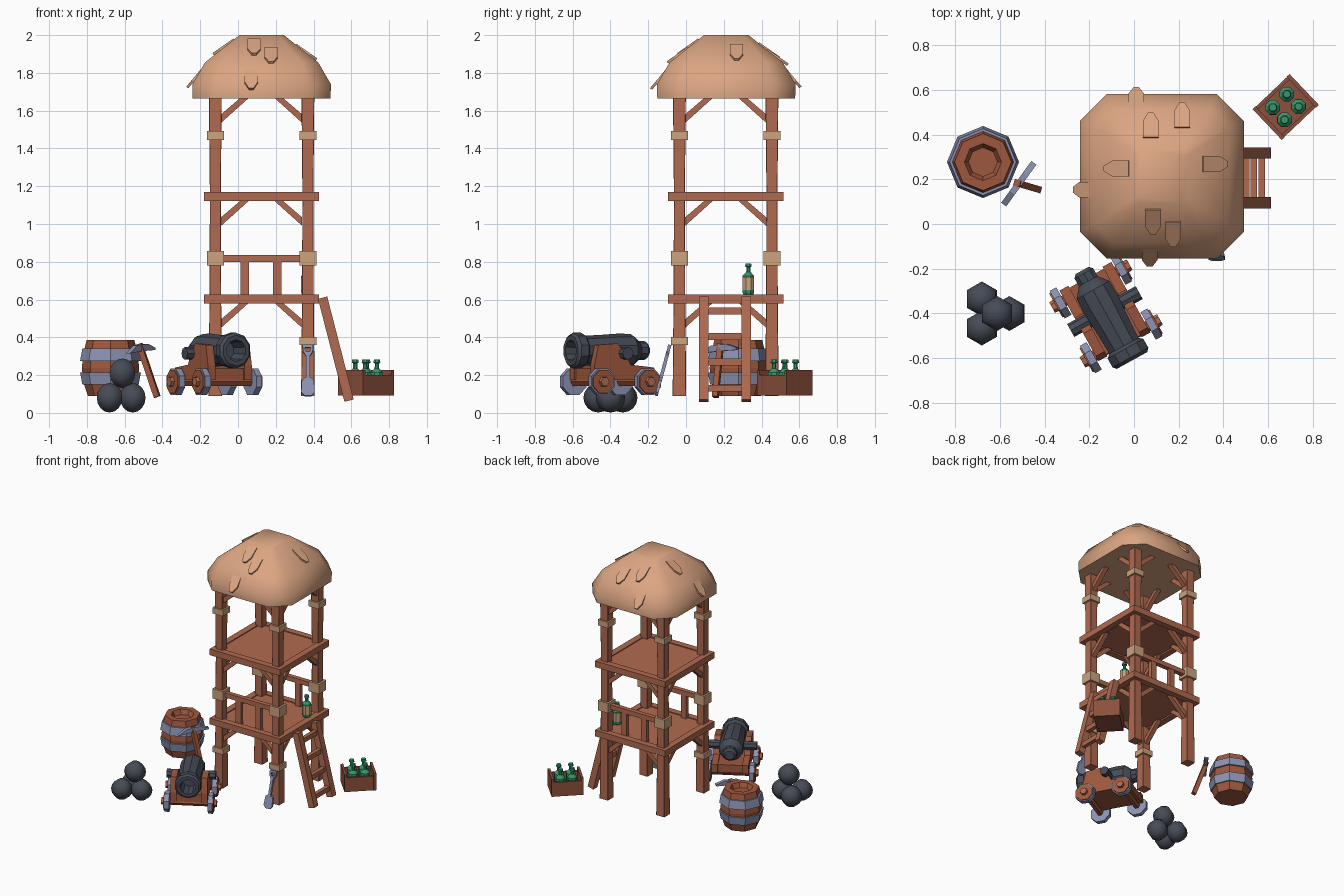
import bpy, bmesh, math
from mathutils import Matrix, Vector

if "Cube" in bpy.data.objects:
    bpy.data.objects.remove(bpy.data.objects["Cube"])

T, R = Matrix.Translation, Matrix.Rotation


def material(name, rgb):
    m = bpy.data.materials.new(name)
    lin = [((c / 255 + 0.055) / 1.055) ** 2.4 for c in rgb]
    m.diffuse_color = (*lin, 1)
    m.use_nodes = True
    m.node_tree.nodes["Principled BSDF"].inputs["Base Color"].default_value = m.diffuse_color
    return m


WOOD = material("wood", (176, 106, 80))
DARK = material("dark_wood", (158, 88, 62))
CRATE = material("crate_wood", (140, 80, 60))
THATCH = material("thatch", (219, 165, 130))
ROPE = material("rope", (205, 163, 126))
STEEL = material("steel", (140, 147, 178))
IRON = material("iron", (70, 75, 86))
GLASS = material("green_glass", (56, 150, 108))


def finish(name, bm, mats, smooth=None):
    bmesh.ops.remove_doubles(bm, verts=bm.verts, dist=1e-5)
    bmesh.ops.recalc_face_normals(bm, faces=bm.faces)
    me = bpy.data.meshes.new(name)
    bm.to_mesh(me)
    bm.free()
    ob = bpy.data.objects.new(name, me)
    bpy.context.collection.objects.link(ob)
    for m in (mats if isinstance(mats, list) else [mats]):
        me.materials.append(m)
    if smooth:
        bpy.ops.object.select_all(action='DESELECT')
        ob.select_set(True)
        bpy.context.view_layer.objects.active = ob
        bpy.ops.object.shade_smooth_by_angle(angle=math.radians(smooth))
    return ob


def loft(name, rings, mats, mtx=Matrix(), smooth=None, index=lambda k: 0):
    """Skin a stack of equal rings and cap both ends; index gives the material per band."""
    bm = bmesh.new()
    rows = [[bm.verts.new(mtx @ Vector(p)) for p in r] for r in rings]
    n = len(rows[0])
    for k in range(len(rows) - 1):
        for i in range(n):
            j = (i + 1) % n
            f = bm.faces.new((rows[k][i], rows[k][j], rows[k + 1][j], rows[k + 1][i]))
            f.material_index = index(k)
    bm.faces.new(rows[0])
    bm.faces.new(rows[-1])
    return finish(name, bm, mats, smooth)


def lathe(name, prof, n, mats, mtx=Matrix(), smooth=None, index=lambda k: 0, a0=0.0):
    ring = lambda r, z: [(r * math.cos(a0 + 2 * math.pi * i / n),
                          r * math.sin(a0 + 2 * math.pi * i / n), z) for i in range(n)]
    return loft(name, [ring(r, z) for r, z in prof], mats, mtx, smooth, index)


def prism(name, pts, thick, mat, mtx=Matrix()):
    """Outline in local XZ, extruded along Y."""
    return loft(name, [[(x, y, z) for x, z in pts] for y in (-thick / 2, thick / 2)], mat, mtx)


def box(name, size, loc, mat, mtx=Matrix()):
    x, z = size[0] / 2, size[2] / 2
    return prism(name, [(-x, -z), (x, -z), (x, z), (-x, z)], size[1], mat, mtx @ T(loc))


def beam(name, a, b, w, h, mat):
    a, b = Vector(a), Vector(b)
    d = b - a
    return box(name, (w, h, d.length), (0, 0, 0), mat,
               T((a + b) / 2) @ d.to_track_quat('Z', 'Y').to_matrix().to_4x4())


# ---- tower ----
C = T((0.125, 0.21, 0))
P = 0.245


def square(h, z, c=0.0):
    pts = [(h, -h + c), (h, h - c), (h - c, h), (-h + c, h), (-h, h - c), (-h, -h + c), (-h + c, -h), (h - c, -h)]
    return [(x, y, z) for x, y in pts]


for sx in (-1, 1):
    for sy in (-1, 1):
        M = C @ T((sx * P, sy * P, 0))
        loft("post", [square(h, z, 0.002) for h, z in ((.036, .09), (.031, .6), (.029, 1.15), (.034, 1.68))], WOOD, M)
        bands = [(.78, .857), (1.446, 1.492)] + ([(.36, .403)] if sy < 0 else [])
        for z0, z1 in bands:
            box("rope_band", (.09, .09, z1 - z0), (0, 0, (z0 + z1) / 2), ROPE, M)

for k in range(4):
    M = C @ R(k * math.pi / 2, 4, 'Z')
    for z in (.603, 1.145):
        box("platform_beam", (.61, .05, .048), (0, -.28, z), WOOD, M)
    for z in (.585, 1.125, 1.67):
        for s in (-1, 1):
            prism("brace", [(s * x, z + h) for x, h in ((.215, -.135), (.215, -.09), (.11, 0), (.065, 0))],
                  .035, WOOD, M @ T((0, -P, 0)))
for z in (.605, 1.147):
    box("platform_floor", (.54, .54, .03), (0, 0, z), WOOD, C)

# railings on front and back
for s in (-1, 1):
    box("rail", (.45, .035, .036), (0, s * P, .818), WOOD, C)
    for x in (-.088, .084):
        box("rail_upright", (.045, .03, .19), (x, s * P, .715), WOOD, C)

# thatched roof with loose tufts
loft("roof", [square(.365, 1.665, .12), square(.367, 1.74, .12), square(.3, 1.855, .085), square(.118, 2.0, .025)],
     THATCH, T((.125, .213, 0)), smooth=50)
for k, d, off in ((2, .22, .05), (2, .265, -.09), (2, .345, .115), (3, .195, -.035), (1, .23, .055),
                  (3, .345, .06), (0, .195, -.04), (0, .25, .05), (0, .35, -.055)):
    steep = d > .3
    z = 1.855 - (d - .3) * 1.72 if steep else 2.0 - (d - .118) * .797
    tilt = math.radians(50 if steep else 35)
    M = T((.125, .213, 0)) @ R(k * math.pi / 2, 4, 'Z') @ T((off, -d, z + .003)) @ R(tilt + math.pi / 2, 4, 'X')
    prism("thatch_tuft", [(-.035, -.06), (.035, -.06), (.035, .03), (.012, .075), (-.012, .075), (-.035, .03)],
          .014, THATCH, M)

# ladder
for y in (.095, .318):
    beam("ladder_rail", (.448, y, .61), (.588, y, .065), .05, .05, WOOD) 
for z in (.54, .405, .27, .13):
    x = .448 + (.61 - z) * .257
    box("ladder_rung", (.03, .2, .036), (x, .207, z), WOOD)

# ---- bottles ----
def bottle(loc, s=1.0, mats=None):
    prof = [(.027, 0), (.033, .012), (.0335, .025), (.0335, .09), (.033, .1), (.012, .122),
            (.011, .146), (.019, .15), (.016, .166)]
    lathe("bottle", [(r * s, z * s) for r, z in prof], 8, mats or GLASS, T(loc), a0=math.pi / 8,
          index=lambda k: int(k == 2 and mats is not None))


bottle((.365, .33, .625), 1.0, [GLASS, ROPE])

# crate with four bottles
K = T((.678, .523, 0)) @ R(math.radians(43.5), 4, 'Z')
box("crate_floor", (.21, .18, .015), (0, 0, .1), CRATE, K)
for s in (-1, 1):
    box("crate_end", (.018, .19, .135), (s * .105, 0, .1585), CRATE, K)
    box("crate_side", (.194, .016, .11), (0, s * .085, .146), CRATE, K)
    for t in (-1, 1):
        bottle(K @ Vector((s * .043, t * .038, .107)), 1.06)

# ---- barrel ----
B = T((-.675, .277, 0))
lathe("barrel", [(.12, .09), (.143, .16), (.152, .237), (.143, .315), (.127, .385), (.083, .385), (.065, .35)],
      8, DARK, B)
for z in (.182, .308):
    q = .006 if z < .25 else -.006
    lathe("barrel_hoop", [(.155 - q, z - .032), (.155 + q, z + .032)], 8, STEEL, B)

# ---- pickaxe leaning on barrel ----
beam("pickaxe_handle", (-.523, .183, .365), (-.428, .155, .085), .03, .03, DARK)
prism("pickaxe_head", [(-.115, -.03), (-.05, .012), (.05, .02), (.115, .0), (.112, -.012), (.04, -.016), (-.04, -.022)],
      .028, STEEL, T((-.515, .18, .345)) @ R(math.atan2(.18, .13), 4, 'Z'))

# ---- shovel leaning on front post ----
S = T((.37, -.158, .09)) @ R(math.radians(-15), 4, 'X')
prism("shovel_blade", [(-.018, 0), (.018, 0), (.036, .02), (.032, .085), (.014, .1), (-.014, .1), (-.032, .085), (-.036, .02)],
      .016, STEEL, S)
box("shovel_shaft", (.02, .018, .16), (0, 0, .16), STEEL, S)
box("shovel_grip", (.055, .018, .016), (0, 0, .272), STEEL, S)
for s in (-1, 1):
    prism("shovel_grip_arm", [(s * .004, .225), (s * .012, .22), (s * .027, .245), (s * .027, .268), (s * .014, .268), (s * .014, .25)],
          .016, STEEL, S)

# ---- cannon: local x points out of the muzzle ----
G = T((-.125, -.40, 0)) @ R(math.atan2(-.875, .484), 4, 'Z')
lathe("cannon_barrel", [(.035, -.22), (.05, -.205), (.05, -.165), (.062, -.15), (.088, -.12), (.09, -.05), (.083, .06),
                        (.078, .165), (.096, .18), (.096, .225), (.082, .24), (.058, .24), (.052, .12)],
      10, IRON, G @ T((0, 0, .33)) @ R(math.pi / 2, 4, 'Y'), smooth=30)
lathe("cannon_trunnion", [(.033, -.175), (.033, .175)], 8, IRON, G @ T((-.01, 0, .315)) @ R(-math.pi / 2, 4, 'X'))
box("carriage_bed", (.34, .2, .06), (-.01, 0, .205), DARK, G)
for s in (-1, 1):
    prism("carriage_cheek", [(-.19, .175), (.17, .175), (.17, .25), (.145, .36), (.03, .368), (-.02, .31),
                             (-.05, .255), (-.19, .24)], .045, DARK, G @ T((0, s * .11, 0)))
    for x in (-.14, .14):
        W = G @ T((x, s * .158, .165)) @ R(-s * math.pi / 2, 4, 'X')
        lathe("wheel_tyre", [(.076, -.02), (.076, .014)], 8, STEEL, W, a0=math.pi / 8)
        lathe("wheel_face", [(.07, 0), (.066, .021)], 8, DARK, W, a0=math.pi / 8)
        lathe("wheel_hub", [(.03, .01), (.026, .04)], 6, WOOD, W)
for x in (-.14, .14):
    lathe("axle", [(.025, -.15), (.025, .15)], 6, DARK, G @ T((x, 0, .165)) @ R(-math.pi / 2, 4, 'X'))

# ---- cannonballs ----
for p in ((-.68, -.335, .08), (-.68, -.465, .08), (-.557, -.40, .08), (-.612, -.40, .21)):
    bm = bmesh.new()
    bmesh.ops.create_uvsphere(bm, u_segments=6, v_segments=8, radius=.078, matrix=T(p))
    finish("cannonball", bm, IRON, smooth=70)
